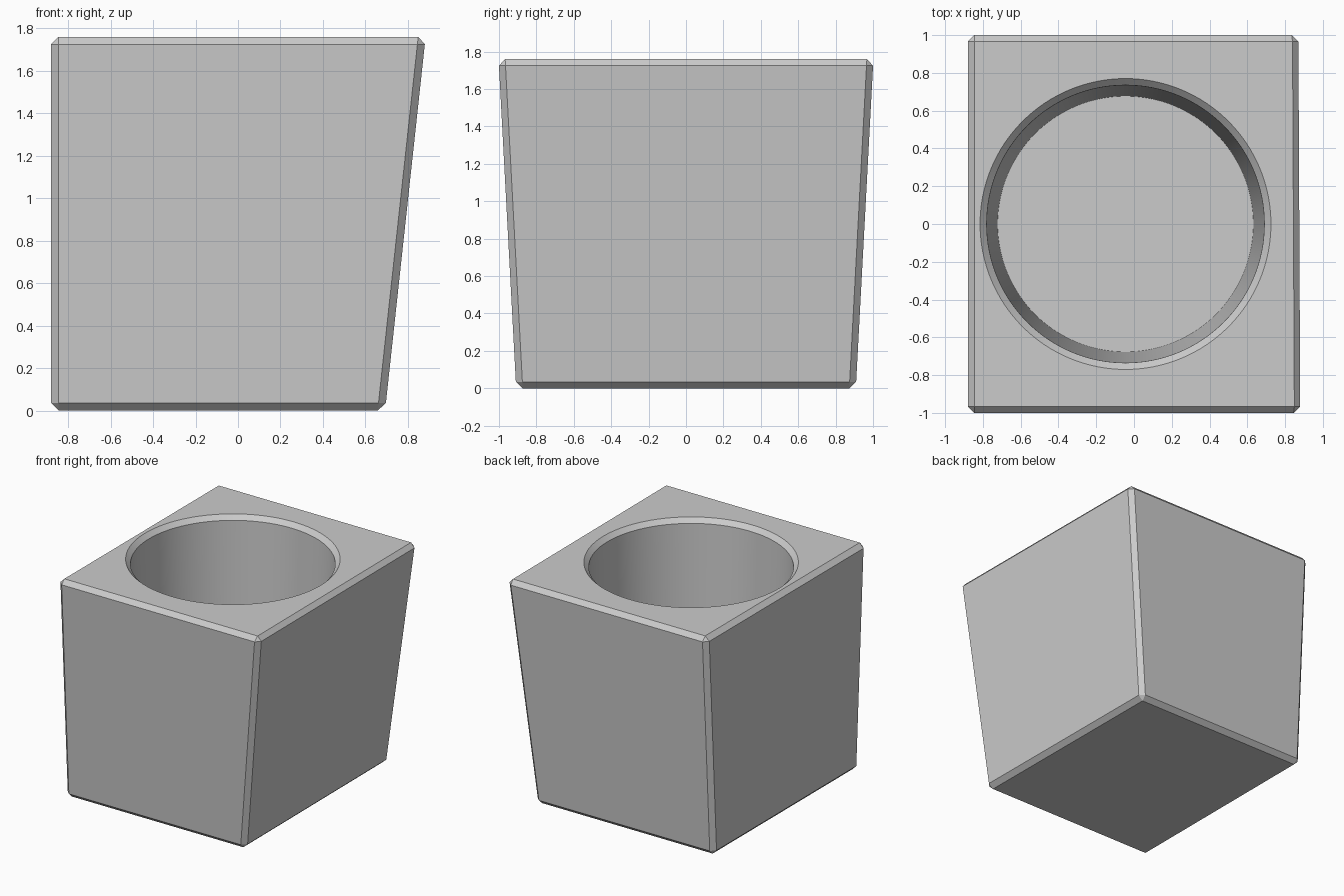
import bpy, bmesh, math

cube = bpy.data.objects.get("Cube")
if cube:
    bpy.data.objects.remove(cube, do_unlink=True)

HEIGHT = 1.76
CHAMFER = 0.035
FLOOR = 0.11
HOLE_X = -0.045

# One plain grey for the whole pot
grey = bpy.data.materials.new("plain_grey")
grey.use_nodes = True
colour = (0.6, 0.6, 0.6, 1)
grey.diffuse_color = colour
grey.node_tree.nodes["Principled BSDF"].inputs["Base Color"].default_value = colour


def make_object(name, bm):
    bmesh.ops.recalc_face_normals(bm, faces=bm.faces)
    mesh = bpy.data.meshes.new(name)
    bm.to_mesh(mesh)
    bm.free()
    mesh.materials.append(grey)
    obj = bpy.data.objects.new(name, mesh)
    bpy.context.collection.objects.link(obj)
    return obj


# Tapered block: upright left wall, front and back lean out, right leans most
bm = bmesh.new()
bmesh.ops.create_cube(bm, size=2)
for v in bm.verts:
    top, right, back = v.co.z > 0, v.co.x > 0, v.co.y > 0
    depth = 1.002 if top else 0.908
    x = (0.884 if top else 0.693) if right else -0.88
    if right and back:
        x -= 0.01
    v.co = (x, depth if back else -depth, HEIGHT if top else 0)
bmesh.ops.bevel(bm, geom=bm.edges[:], offset=CHAMFER, segments=1,
                affect='EDGES', clamp_overlap=True)
pot = make_object("pot_body", bm)

# Hole cutter: drafted round bore with a chamfered mouth, turned from a profile
profile = [(0, FLOOR), (0.677, FLOOR), (0.735, HEIGHT - CHAMFER),
           (0.77, HEIGHT), (0.77, HEIGHT + 0.2), (0, HEIGHT + 0.2)]
bm = bmesh.new()
verts = [bm.verts.new((r, 0, z)) for r, z in profile]
edges = [bm.edges.new(pair) for pair in zip(verts, verts[1:])]
bmesh.ops.spin(bm, geom=verts + edges, cent=(0, 0, 0), axis=(0, 0, 1),
               angle=math.tau, steps=128)
bmesh.ops.remove_doubles(bm, verts=bm.verts, dist=0.0005)
bmesh.ops.translate(bm, verts=bm.verts, vec=(HOLE_X, 0, 0))
cutter = make_object("hole_cutter", bm)
cutter.hide_render = True

# Cut the hole, then drop the cutter
cut = pot.modifiers.new("hole", 'BOOLEAN')
cut.operation = 'DIFFERENCE'
cut.solver = 'EXACT'
cut.object = cutter
bpy.context.view_layer.objects.active = pot
bpy.ops.object.select_all(action='DESELECT')
pot.select_set(True)
bpy.ops.object.modifier_apply(modifier=cut.name)
bpy.data.objects.remove(cutter, do_unlink=True)

# Round bore stays smooth, chamfers stay crisp
bpy.ops.object.shade_smooth_by_angle(angle=math.radians(25))
